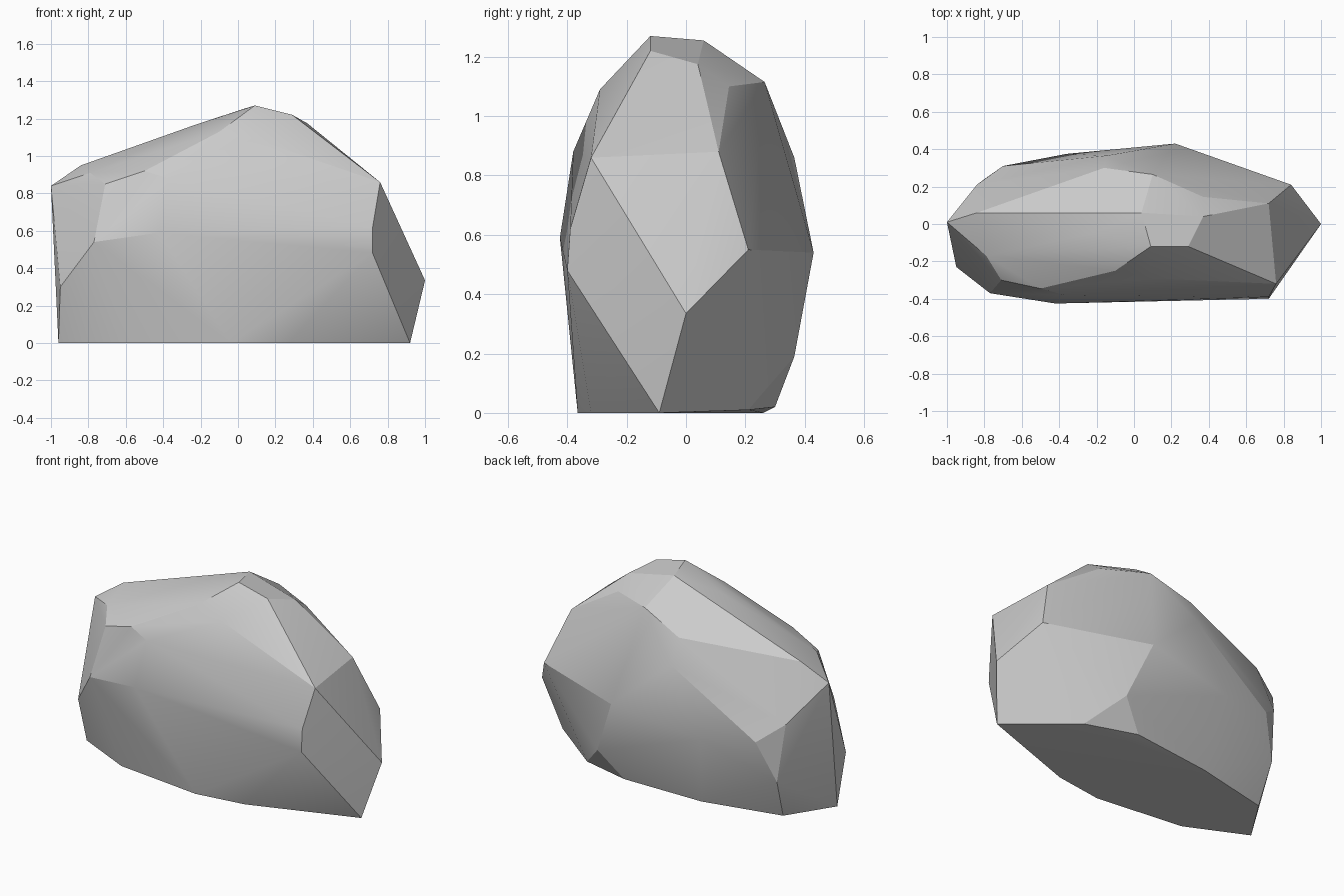
import bpy, bmesh, math

# Corner points of the chipped boulder, grouped by ring
base = [(-.96, -.13, 0), (-.60, -.30, 0), (-.04, -.365, 0), (.27, -.32, 0), (.92, -.09, 0),
        (.54, .21, .01), (.22, .30, .02), (-.29, .26, 0), (-.78, .15, 0)]
front = [(-.95, -.23, .30), (-.77, -.37, .54), (-.42, -.425, .59), (-.07, -.41, .43),
         (.72, -.40, .48), (.80, -.28, .28), (.72, -.39, .62), (.76, -.32, .86),
         (-.71, -.30, .85), (-.50, -.345, .92), (-.37, -.38, .88), (-.10, -.25, 1.13), (.09, -.29, 1.09)]
back = [(1, 0, .335), (.84, .21, .55), (.36, .365, .19), (.22, .43, .54), (-.15, .365, .86),
        (-.36, .375, .45), (-.70, .31, .50), (-.84, .21, .61), (-.97, -.1, .47), (-.80, .24, .25)]
crown = [(-1, .01, .84), (-.84, .06, .95), (-.79, -.17, .91), (-.70, -.03, .97), (-.57, .14, .975),
         (-.51, -.14, 1.02), (-.22, -.05, 1.17), (.09, -.12, 1.27), (.29, -.12, 1.22),
         (.04, .06, 1.255), (.37, .04, 1.175), (.37, .145, 1.10), (.10, .265, 1.115),
         (-.16, .30, 1.01), (.72, .11, .88)]

# Boulder: convex skin over the corners
bm = bmesh.new()
for p in base + front + back + crown:
    bm.verts.new(p)
result = bmesh.ops.convex_hull(bm, input=bm.verts[:])
loose = [v for v in bm.verts if not v.link_faces]
bmesh.ops.delete(bm, geom=loose, context='VERTS')
bmesh.ops.dissolve_limit(bm, angle_limit=math.radians(3), verts=bm.verts[:], edges=bm.edges[:])
bmesh.ops.recalc_face_normals(bm, faces=bm.faces[:])

mesh = bpy.data.meshes.new("boulder")
bm.to_mesh(mesh)
bm.free()
boulder = bpy.data.objects.new("boulder", mesh)
bpy.context.collection.objects.link(boulder)

# Soft facets with crisp chipped edges
bpy.context.view_layer.objects.active = boulder
boulder.select_set(True)
bpy.ops.object.shade_smooth_by_angle(angle=math.radians(18))
